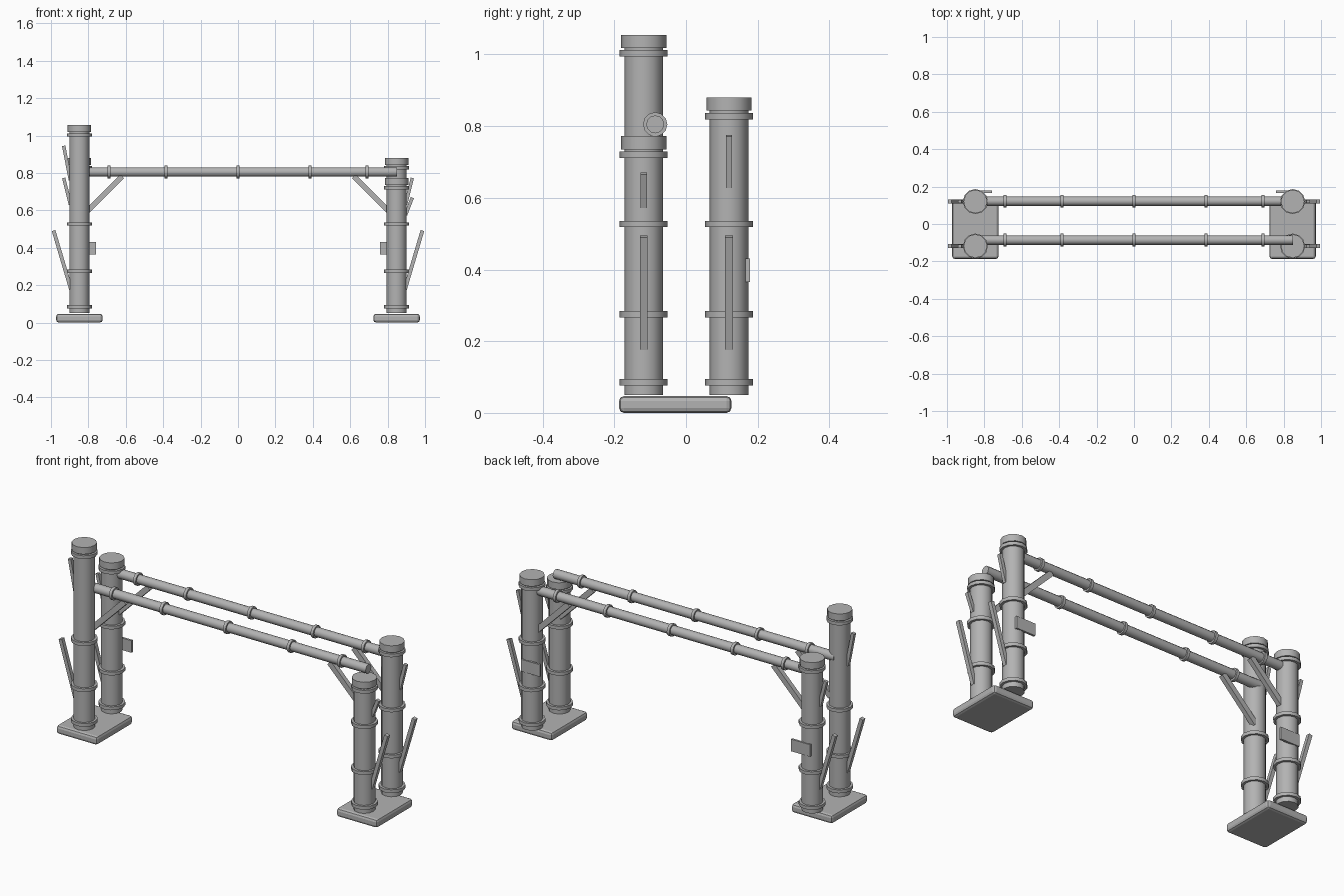
import bpy, math
from mathutils import Vector

cube = bpy.data.objects.get("Cube")
if cube:
    bpy.data.objects.remove(cube, do_unlink=True)

grey = bpy.data.materials.new("plain grey")
grey.use_nodes = True
color = (0.45, 0.45, 0.45, 1)
grey.diffuse_color = color
grey.node_tree.nodes["Principled BSDF"].inputs["Base Color"].default_value = color


def finish(name):
    obj = bpy.context.object
    obj.name = name
    obj.data.materials.append(grey)
    return obj


def rod(name, start, end, radius):
    """Twelve-sided cylinder between two points."""
    a, b = Vector(start), Vector(end)
    turn = (b - a).to_track_quat("Z", "Y").to_euler()
    bpy.ops.mesh.primitive_cylinder_add(vertices=12, radius=radius, depth=(b - a).length,
                                        location=(a + b) / 2, rotation=turn)
    obj = finish(name)
    bpy.ops.object.shade_smooth_by_angle(angle=math.radians(40))
    return obj


def box(name, center, size, bevel=0, tilt=0):
    """Box turned about the y axis, with an optional bevel."""
    bpy.ops.mesh.primitive_cube_add(size=1, location=center, rotation=(0, tilt, 0))
    obj = finish(name)
    obj.scale = size
    bpy.ops.object.transform_apply(location=False, rotation=False, scale=True)
    if bevel:
        mod = obj.modifiers.new("bevel", "BEVEL")
        mod.width = bevel
        mod.segments = 2
    return obj


def slat(name, y, low, high, width, thick):
    """Square bar in an xz plane, from low (x, z) to high (x, z)."""
    dx, dz = high[0] - low[0], high[1] - low[1]
    center = ((low[0] + high[0]) / 2, y, (low[1] + high[1]) / 2)
    return box(name, center, (thick, width, math.hypot(dx, dz)), tilt=math.atan2(dx, dz))


POST_X = 0.848
FRONT_Y, BACK_Y = -0.118, 0.12
BEAM_Z = 0.805
BEAM_Y = {"front": -0.086, "back": 0.122}


def post(name, x, y, top):
    rod(name + "_post", (x, y, 0.05), (x, y, top - 0.02), 0.054)
    rod(name + "_cap", (x, y, top - 0.037), (x, y, top), 0.063)
    for z in (0.085, 0.275, 0.527, top - 0.052):
        rod(name + "_band", (x, y, z - 0.009), (x, y, z + 0.009), 0.067)


# Each post: side, row, top height, and z range of its short upper slat
posts = [(-1, "front", 1.055, 0.76, 0.945),
         (1, "front", 0.772, 0.575, 0.668),
         (-1, "back", 0.88, 0.63, 0.773),
         (1, "back", 0.88, 0.63, 0.773)]

for side, row, top, low, high in posts:
    name = ("left_" if side > 0 else "right_") + row
    y = FRONT_Y if row == "front" else BACK_Y
    post(name, side * POST_X, y, top)
    # Leaning slats on the outer side
    slat(name + "_long_slat", y, (side * 0.893, 0.178), (side * 0.986, 0.492), 0.022, 0.02)
    slat(name + "_short_slat", y, (side * 0.896, low), (side * 0.932, high), 0.018, 0.018)
    # Diagonal brace up to the beam
    slat(name + "_brace", BEAM_Y[row], (side * 0.82, 0.581), (side * 0.62, 0.781), 0.025, 0.03)

# Base slabs and small plates behind the back posts
for side, label in ((1, "left"), (-1, "right")):
    box(label + "_base", (side * POST_X, -0.03, 0.0235), (0.248, 0.314, 0.047), bevel=0.014)
    box(label + "_plate", (side * 0.818, 0.172, 0.398), (0.115, 0.012, 0.066))

# Horizontal beams with collars
for row, y in BEAM_Y.items():
    rod(row + "_beam", (-0.85, y, BEAM_Z), (0.85, y, BEAM_Z), 0.025)
    for x in (-0.69, -0.385, 0, 0.385, 0.69):
        rod(row + "_beam_collar", (x - 0.008, y, BEAM_Z), (x + 0.008, y, BEAM_Z), 0.034)
